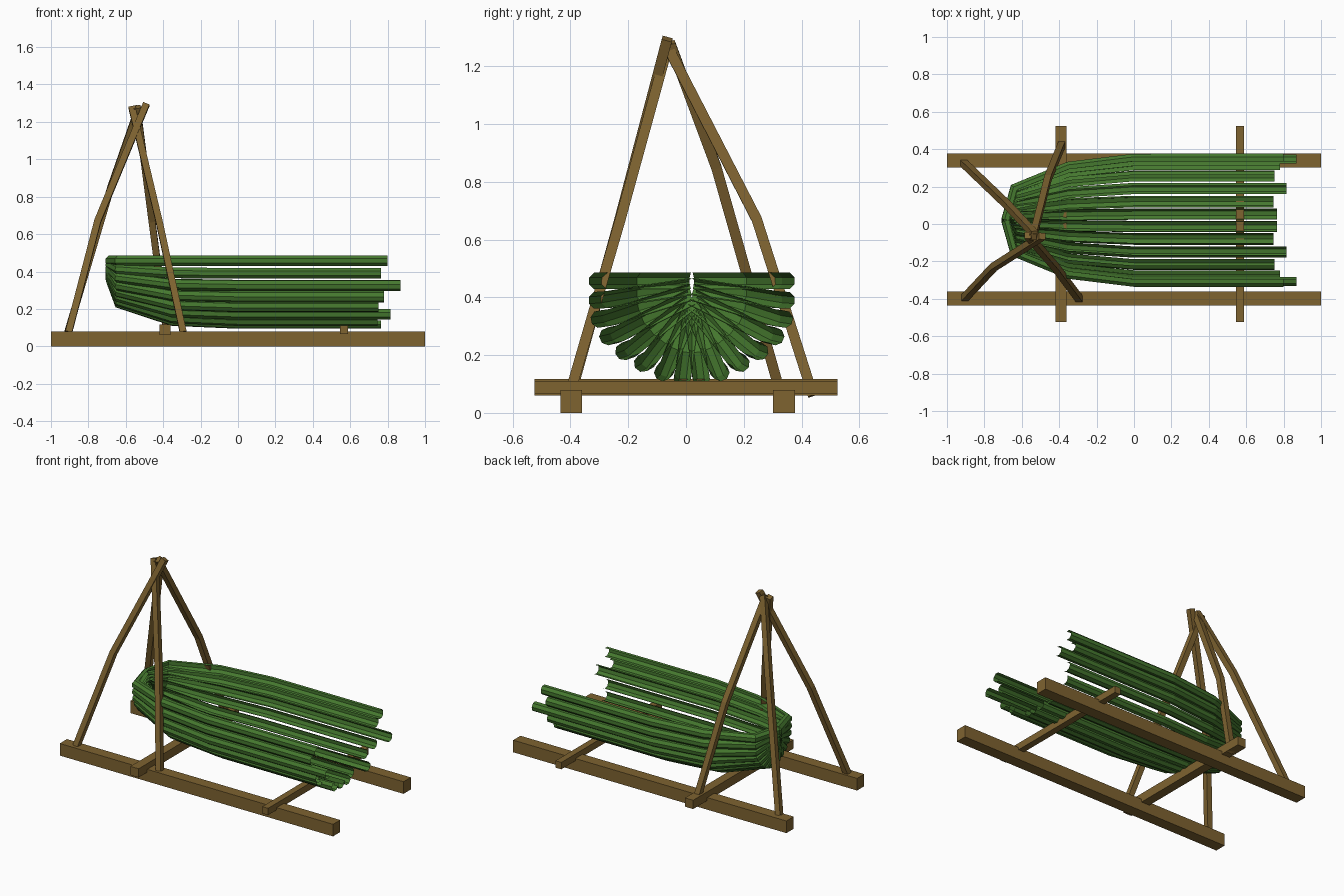
import bpy, bmesh, math
from mathutils import Vector

if "Cube" in bpy.data.objects:
    bpy.data.objects.remove(bpy.data.objects["Cube"])


def material(name, rgb):
    m = bpy.data.materials.new(name)
    m.diffuse_color = (*rgb, 1)
    m.use_nodes = True
    m.node_tree.nodes["Principled BSDF"].inputs["Base Color"].default_value = m.diffuse_color
    return m


WOOD = material("wood", (0.21, 0.125, 0.03))
GREEN = material("green_bamboo", (0.06, 0.19, 0.028))


def finish(bm, name, mat):
    me = bpy.data.meshes.new(name)
    bm.to_mesh(me)
    bm.free()
    me.materials.append(mat)
    ob = bpy.data.objects.new(name, me)
    bpy.context.collection.objects.link(ob)
    return ob


def beam(name, x0, x1, y0, y1, z0, z1):
    bm = bmesh.new()
    bmesh.ops.create_cube(bm, size=1)
    for v in bm.verts:
        v.co = Vector(((x0 + x1) / 2 + v.co.x * (x1 - x0),
                       (y0 + y1) / 2 + v.co.y * (y1 - y0),
                       (z0 + z1) / 2 + v.co.z * (z1 - z0)))
    return finish(bm, name, WOOD)


def sweep(bm, path, profile, outward, closed):
    """Sweep a profile of (out, side) points along a path."""
    path = [Vector(p) for p in path]
    rings = []
    for i, p in enumerate(path):
        a = (p - path[i - 1]).normalized() if i else Vector()
        b = (path[i + 1] - p).normalized() if i < len(path) - 1 else Vector()
        t = (a + b).normalized()
        out = (outward - t * outward.dot(t)).normalized()
        outward = out
        side = t.cross(out)
        rings.append([bm.verts.new(p + out * u + side * v) for u, v in profile])
    n = len(profile)
    for r, s in zip(rings, rings[1:]):
        for j in range(n if closed else n - 1):
            k = (j + 1) % n
            bm.faces.new((r[j], r[k], s[k], s[j]))
    if closed:
        bm.faces.new(rings[0][::-1])
        bm.faces.new(rings[-1])


# sled rails and cross beams
beam("front_rail", -1, 1, -0.435, -0.36, 0, 0.08)
beam("back_rail", -1, 1, 0.302, 0.378, 0, 0.08)
beam("bow_cross_beam", -0.42, -0.36, -0.525, 0.525, 0.06, 0.118)
beam("stern_cross_beam", 0.545, 0.588, -0.525, 0.525, 0.065, 0.11)

# four poles leaning together
poles = {
    "front_left_pole": [(-0.905, -0.395, 0.075), (-0.75, -0.23, 0.67), (-0.49, -0.065, 1.295)],
    "back_left_pole": [(-0.91, 0.325, 0.075), (-0.68, 0.105, 0.85), (-0.53, -0.055, 1.28)],
    "back_right_pole": [(-0.38, 0.44, 0.06), (-0.46, 0.245, 0.67), (-0.54, -0.07, 1.28)],
    "front_right_pole": [(-0.293, -0.4, 0.075), (-0.42, -0.23, 0.66), (-0.568, -0.06, 1.28)],
}
h = 0.018
for name, path in poles.items():
    bm = bmesh.new()
    sweep(bm, path, [(h, h), (-h, h), (-h, -h), (h, -h)], Vector((1, 0, 0)), True)
    bmesh.ops.recalc_face_normals(bm, faces=bm.faces)
    finish(bm, name, WOOD)

# split bamboo hull strips: (half width, height, stern end) per strip
strips = [(0.033, 0.124, 0.765), (0.10, 0.14, 0.745), (0.17, 0.172, 0.815), (0.235, 0.213, 0.75),
          (0.29, 0.265, 0.78), (0.32, 0.325, 0.87), (0.327, 0.39, 0.765), (0.327, 0.457, 0.80)]
R = 0.031
arc = [math.radians(-112.5 + 45 * i) for i in range(6)]
channel = [(R * math.cos(a), R * math.sin(a)) for a in arc]
TOP = 0.457
for sgn, label in ((1, "back"), (-1, "front")):
    for i, (d, z, end) in enumerate(strips):
        # stations: x, width scale, height scale towards the rim
        stations = [(end, 1, 1), (0, 1, 1), (-0.35, 0.87, 0.955),
                    (-0.635, 0.52, 0.68), (-0.68, 0, 0.29)]
        path = [(x, 0.02 + sgn * d * w, TOP + (z - TOP) * k) for x, w, k in stations]
        out = Vector((0, sgn * d, min(0, z - 0.39))).normalized()
        bm = bmesh.new()
        sweep(bm, path, channel, out, False)
        finish(bm, f"{label}_hull_strip_{i + 1}", GREEN)
